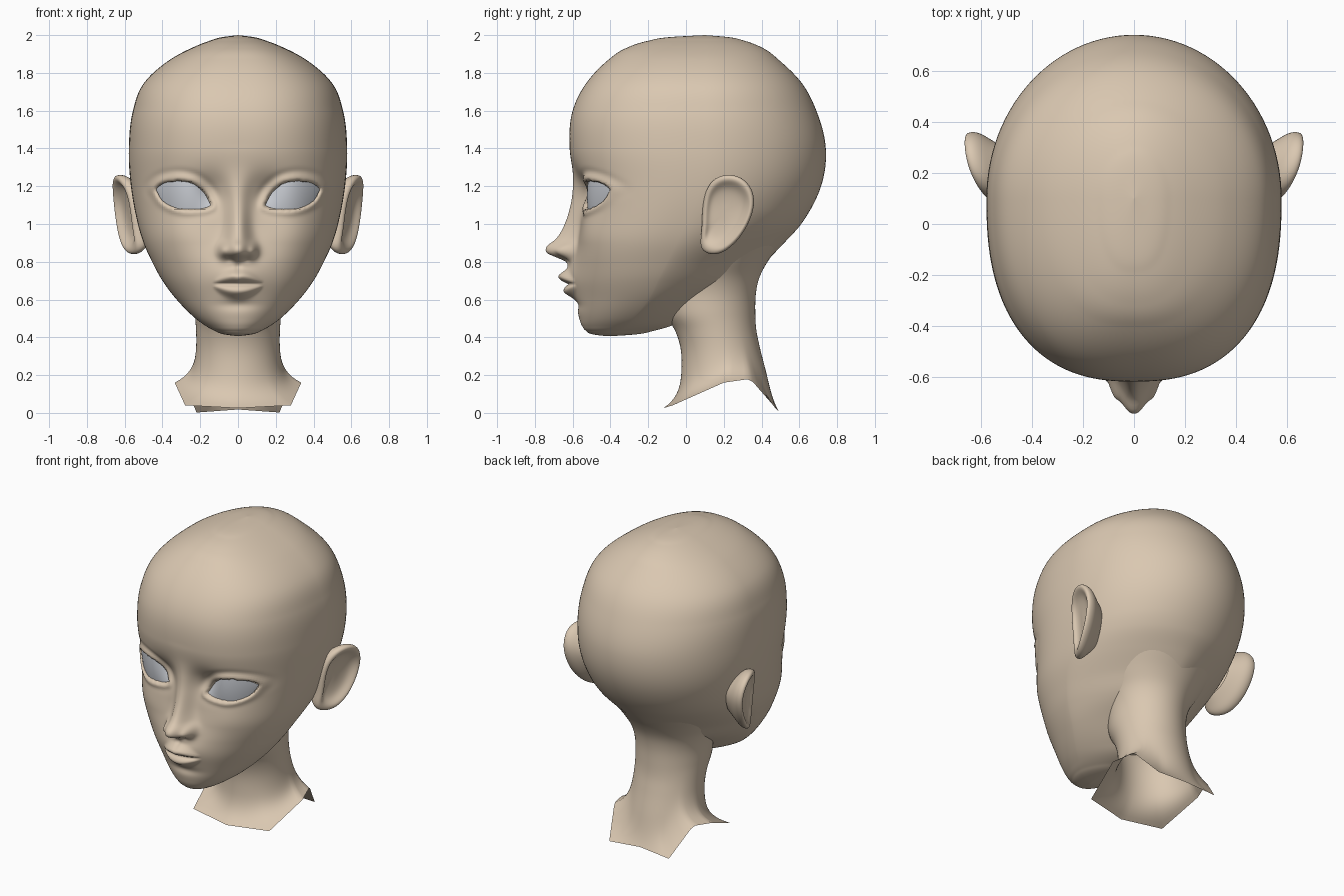
import bpy, bmesh, math

if "Cube" in bpy.data.objects:
    bpy.data.objects.remove(bpy.data.objects["Cube"], do_unlink=True)


def material(name, rgb):
    m = bpy.data.materials.new(name)
    m.use_nodes = True
    m.diffuse_color = (*rgb, 1)
    m.node_tree.nodes["Principled BSDF"].inputs["Base Color"].default_value = (*rgb, 1)
    return m


skin = material("warm beige skin", (0.70, 0.575, 0.44))
white = material("pale grey eye", (0.56, 0.58, 0.62))


def lerp_table(table, key):
    """Straight-line lookup of the columns after the key."""
    for a, b in zip(table, table[1:]):
        if key <= b[0]:
            t = max(0, (key - a[0]) / (b[0] - a[0]))
            return [p + (q - p) * t for p, q in zip(a[1:], b[1:])]
    return list(table[-1][1:])


def curve_table(table, key):
    """Smooth lookup of the columns after the key."""
    key = min(max(key, table[0][0]), table[-1][0])
    i = next(k for k in range(len(table) - 1) if key <= table[k + 1][0])
    a, b = table[i], table[i + 1]
    p, n = table[max(i - 1, 0)], table[min(i + 2, len(table) - 1)]
    h = b[0] - a[0]
    t = (key - a[0]) / h
    out = []
    for c in range(1, len(a)):
        s = (b[c] - a[c]) / h
        ma = s if p is a else ((a[c] - p[c]) / (a[0] - p[0]) + s) / 2
        mb = s if n is b else ((n[c] - b[c]) / (n[0] - b[0]) + s) / 2
        out.append((2*t**3 - 3*t*t + 1) * a[c] + (t**3 - 2*t*t + t) * h * ma
                   + (3*t*t - 2*t**3) * b[c] + (t**3 - t*t) * h * mb)
    return out


def smooth(a, b, v):
    t = min(max((v - a) / (b - a), 0), 1)
    return t * t * (3 - 2 * t)


def bump(v, centre, size):
    return math.exp(-((v - centre) / size) ** 2)


def grid_object(name, rows, mat, closed=True, level=0):
    """Skin a list of equal point rows with quads."""
    bm = bmesh.new()
    vs = [[bm.verts.new(p) for p in row] for row in rows]
    n = len(rows[0])
    for a, b in zip(vs, vs[1:]):
        for i in range(n if closed else n - 1):
            j = (i + 1) % n
            bm.faces.new((a[i], a[j], b[j], b[i]))
    bmesh.ops.remove_doubles(bm, verts=bm.verts, dist=1e-5)
    bmesh.ops.recalc_face_normals(bm, faces=bm.faces)
    for f in bm.faces:
        f.smooth = True
    me = bpy.data.meshes.new(name)
    bm.to_mesh(me)
    bm.free()
    me.materials.append(mat)
    ob = bpy.data.objects.new(name, me)
    bpy.context.collection.objects.link(ob)
    if level:
        mod = ob.modifiers.new("smooth", "SUBSURF")
        mod.levels = mod.render_levels = level


# Skull: height, half width, front, widest point, back
SKULL = [(.406, 0, -.42, -.41, -.40), (.415, .07, -.49, -.39, -.27), (.435, .125, -.53, -.36, -.17),
         (.46, .17, -.55, -.32, -.08), (.5, .225, -.565, -.28, 0), (.6, .325, -.585, -.2, .16),
         (.7, .40, -.60, -.15, .34), (.8, .455, -.595, -.1, .425), (.9, .50, -.575, -.05, .52),
         (1, .53, -.56, 0, .61), (1.2, .567, -.575, .08, .715), (1.4, .578, -.615, .1, .74),
         (1.6, .556, -.60, .1, .69), (1.75, .495, -.525, .1, .61), (1.87, .36, -.41, .1, .49),
         (1.93, .25, -.32, .1, .41), (1.97, .15, -.2, .1, .31), (1.99, .08, -.08, .1, .22),
         (2, 0, .1, .1, .1)]
# Nose: height, projection, half width
NOSE = [(.77, 0, .07), (.80, .025, .07), (.82, .075, .07), (.845, .142, .074), (.88, .157, .074),
        (.92, .118, .066), (1, .082, .058), (1.1, .05, .058), (1.2, .026, .065),
        (1.3, .006, .08), (1.42, 0, .1)]
# Eye opening: x, lower lid, upper lid
EYE = [(.145, 1.098, 1.102), (.17, 1.088, 1.15), (.22, 1.081, 1.2), (.29, 1.08, 1.224),
       (.36, 1.1, 1.222), (.41, 1.137, 1.205), (.432, 1.178, 1.186)]
STEPS = 28
xs = [.145 + .287 * (1 - math.cos(math.pi * i / STEPS)) / 2 for i in range(STEPS + 1)]
rim = [(x, curve_table(EYE, x)[side]) for side in (0, 1) for x in xs]


def eye_distance(x, z):
    d = min(math.hypot(x - a, z - b) for a, b in rim)
    if xs[0] < x < xs[-1]:
        low, high = curve_table(EYE, x)
        if low < z < high:
            return -d
    return d


def face_y(x, z, lids=True):
    w, front, mid, _ = curve_table(SKULL, z)
    n = 2.05 + .4 * smooth(.6, 1, z)
    r = min(abs(x) / w, 1) if w > 1e-6 else 0
    y = mid - (mid - front) * (1 - r ** n) ** (1 / n)
    x = abs(x)
    # cheeks, nose bridge, wings and nostrils
    y -= .025 * bump(x, .32, .14) * bump(z, .97, .13)
    if NOSE[0][0] < z < NOSE[-1][0]:
        out, half = curve_table(NOSE, z)
        y -= out * math.exp(-(x / half) ** 2.3)
    y -= .042 * bump(x, .08, .025) * bump(z, .858, .037)
    y += .012 * bump(x, .042, .02) * bump(z, .812, .012)
    # muzzle and lips tapering to the corners
    y -= .038 * bump(x, 0, .12) * bump(z, .725, .085)
    if x < .135:
        arc = 1 - (x / .135) ** 2
        peak = arc * (1 - .12 * bump(x, 0, .02))
        y -= .038 * arc * bump(z, .685 + .04 * peak, .009 + .02 * arc)
        y -= .04 * arc * bump(z, .677 - .036 * arc, .009 + .021 * arc)
        y += .02 * arc ** .5 * bump(z, .682, .008)
    y += .008 * bump(x, 0, .015) * bump(z, .775, .02)
    y += .012 * bump(x, 0, .1) * bump(z, .572, .028)
    # sockets and lids
    y += .05 * bump(x, .165, .1) * bump(z, 1.16, .09)
    if lids and .05 < x < .52 and 1 < z < 1.32:
        d = eye_distance(x, z)
        y += .05 * smooth(.008, -.012, d) - .013 * bump(d, .018, .017)
        y += .005 * bump(d, .055, .016) * smooth(1.1, 1.2, z)
    return y


# Head
FRONT, BACK, ROWS = 120, 56, 220
rows = []
for k in range(ROWS + 1):
    z = SKULL[0][0] + (2 - SKULL[0][0]) * (1 - math.cos(math.pi * k / ROWS)) / 2
    w, front, mid, back = curve_table(SKULL, z)
    w = max(w, 0)
    nb = 1.5 + .5 * smooth(.68, 1.08, z)
    row = []
    for i in range(FRONT):
        u = 2 * i / FRONT - 1
        x = w * math.sin(math.pi / 2 * (.6 * u + .4 * u ** 3))
        row.append((x, face_y(x, z), z))
    for i in range(BACK):
        s = math.cos(math.pi * i / BACK)
        row.append((w * s, mid + (back - mid) * (1 - abs(s) ** nb) ** (1 / nb), z))
    if k in (0, ROWS):
        row = [(0, mid, z)] * len(row)
    rows.append(row)
grid_object("head", rows, skin)

# Eyes: bulging patches stretched between the lids
for side, name in ((1, "left_eye"), (-1, "right_eye")):
    rows = []
    for x in xs:
        low, high = curve_table(EYE, x)
        y_low, y_high = face_y(x, low, False), face_y(x, high, False)
        row = []
        for j in range(15):
            s = -.02 + 1.04 * j / 14
            y = y_low + (y_high - y_low) * s + .004 - .5 * (high - low) * s * (1 - s) * .25
            row.append((side * x, y, low + (high - low) * s))
        rows.append(row)
    grid_object(name, rows, white, closed=False)

# Neck flaring into the skull: height, half width, front, back; then its cut edge by angle
NECK = [(0, .225, -.02, .455), (.2, .225, -.02, .425), (.35, .22, -.03, .39),
        (.44, .222, -.06, .372), (.52, .228, -.11, .367), (.64, .238, -.13, .371),
        (.72, .262, -.14, .39), (.8, .305, -.14, .432), (.9, .36, -.14, .505)]
EDGE = [(0, 0, -.12, .025), (45, .28, -.07, .04), (100, .335, .2, .16),
        (128, .29, .34, .18), (150, .22, .495, .002), (180, 0, .485, .018)]
rows = []
for k in range(49):
    t = k / 48
    row = []
    for i in range(72):
        deg = i * 5
        ex, ey, ez = lerp_table(EDGE, min(deg, 360 - deg))
        ex *= 1 if deg <= 180 else -1
        z = .9 + (ez - .9) * t
        w, front, back = curve_table(NECK, z)
        a = math.radians(deg)
        x = w * math.sin(a)
        y = (front + back) / 2 - (back - front) / 2 * math.cos(a)
        f = t ** 13
        row.append((x + (ex - x) * f, y + (ey - y) * f, z))
    rows.append(row)
grid_object("neck", rows, skin)

# Ears: outline in y and z, then shells as scale and height
OUTLINE = [(.10, 1.17), (.14, 1.235), (.21, 1.266), (.295, 1.25), (.35, 1.19), (.366, 1.11),
           (.34, 1.02), (.295, .94), (.24, .88), (.18, .84), (.115, .84), (.07, .875),
           (.085, .96), (.085, 1.07)]
SHELLS = [(.6, -.13), (.82, -.075), (.97, -.04), (1.02, -.008), (.98, .018), (.87, .022),
          (.77, .004), (.62, -.02), (.3, -.03), (0, -.03)]
for side, name in ((1, "left_ear"), (-1, "right_ear")):
    rows = []
    for scale, height in SHELLS:
        row = []
        for oy, oz in OUTLINE:
            y = .2 + (oy - .2) * scale
            z = 1.06 + (oz - 1.06) * scale
            t = y - .08
            x = .545 + .62 * t - 1.1 * t * t + .1 * (z - 1.05)
            rise = height * (.5 + .5 * smooth(.07, .2, oy)) if height > 0 else height
            row.append((side * (x + rise), y, z))
        rows.append(row)
    grid_object(name, rows, skin, level=2)
